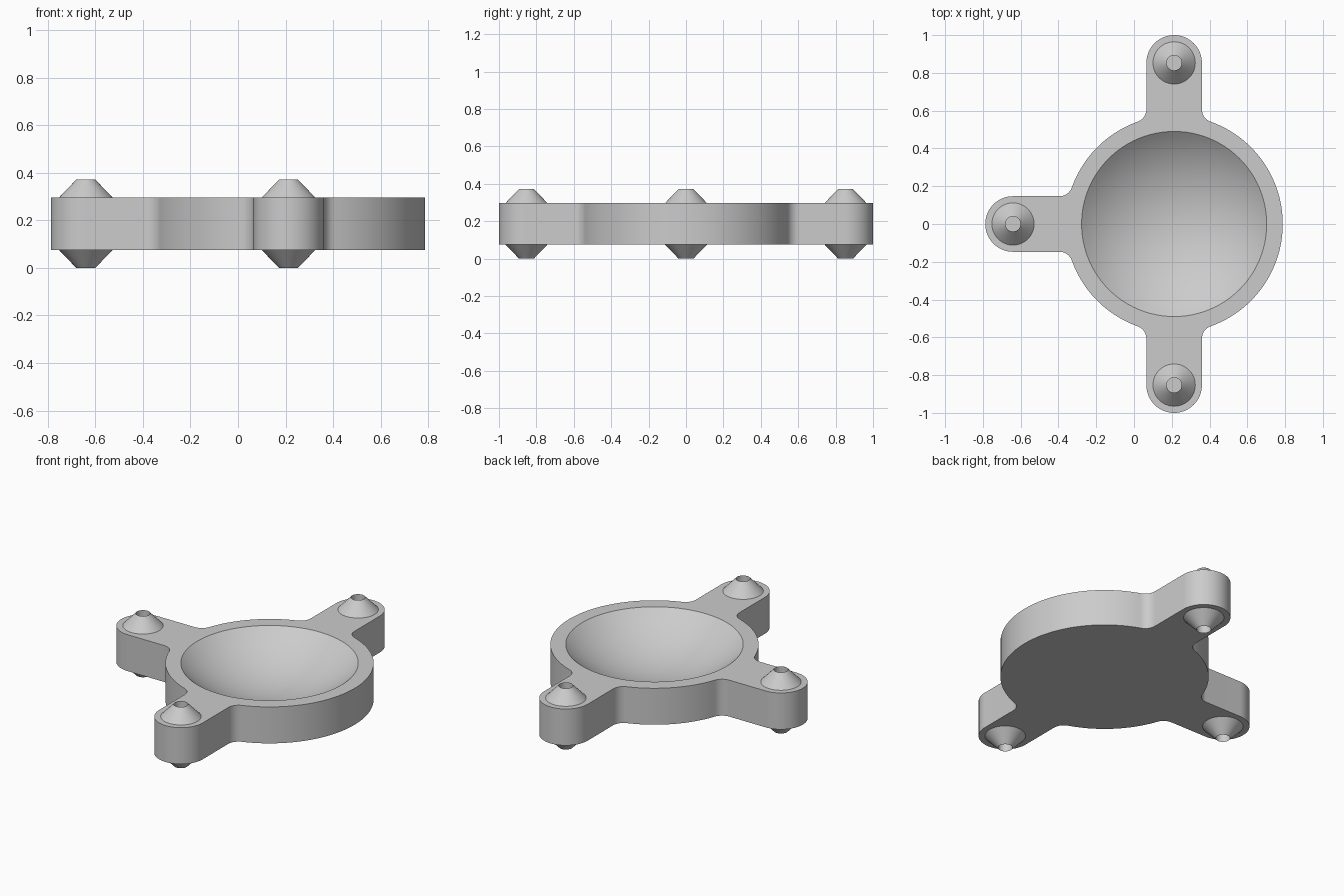
import bpy, bmesh
from math import pi, sin, cos, atan2, asin, sqrt

cube = bpy.data.objects.get("Cube")
if cube:
    bpy.data.objects.remove(cube, do_unlink=True)

# Main dimensions
CX = 0.2125                   # centre of the bowl disc
DISC, BOWL, DEPTH = 0.575, 0.49, 0.185
ARM, REACH, FILLET = 0.147, 0.853, 0.07
BOTTOM, TOP, HEIGHT = 0.075, 0.297, 0.372
ARM_ANGLES = (pi / 2, pi, 3 * pi / 2)

grey = bpy.data.materials.new("plain_grey")
grey.use_nodes = True
grey.diffuse_color = (0.6, 0.6, 0.6, 1)
grey.node_tree.nodes["Principled BSDF"].inputs["Base Color"].default_value = (0.6, 0.6, 0.6, 1)


def finish(bm, name):
    bmesh.ops.recalc_face_normals(bm, faces=bm.faces)
    mesh = bpy.data.meshes.new(name)
    bm.to_mesh(mesh)
    bm.free()
    mesh.materials.append(grey)
    obj = bpy.data.objects.new(name, mesh)
    bpy.context.collection.objects.link(obj)
    bpy.ops.object.select_all(action='DESELECT')
    obj.select_set(True)
    bpy.context.view_layer.objects.active = obj
    bpy.ops.object.shade_smooth_by_angle(angle=pi / 6)
    return obj


def arc(u, v, radius, start, end, steps):
    angles = [start + (end - start) * i / steps for i in range(steps + 1)]
    return [(u + radius * cos(a), v + radius * sin(a)) for a in angles]


def ring(bm, radius, z, x=0, y=0, steps=96):
    return [bm.verts.new((px, py, z)) for px, py in arc(x, y, radius, 0, 2 * pi, steps)[:-1]]


def bridge(bm, a, b):
    for i in range(len(a)):
        j = (i + 1) % len(a)
        bm.faces.new((a[i], a[j], b[j], b[i]))


def body_outline():
    side = ARM + FILLET
    along = sqrt((DISC + FILLET) ** 2 - side ** 2)
    t = atan2(side, along)
    # One arm pointing along +u: fillet, round end, mirrored fillet
    inner = arc(along, -side, FILLET, pi - t, pi / 2, 10)
    arm = inner + arc(REACH, 0, ARM, -pi / 2, pi / 2, 32) + [(u, -v) for u, v in reversed(inner)]
    points = []
    for k, a in enumerate(ARM_ANGLES):
        points += [(u * cos(a) - v * sin(a), u * sin(a) + v * cos(a)) for u, v in arm]
        following = ARM_ANGLES[k + 1] if k < 2 else ARM_ANGLES[0] + 2 * pi
        steps = 24 if k < 2 else 64
        points += arc(0, 0, DISC, a + t, following - t, steps)[1:-1]
    return [(x + CX, y) for x, y in points]


# Body: filleted plate with three arms and a spherical hollow
bm = bmesh.new()
outline = body_outline()
low = [bm.verts.new((x, y, BOTTOM)) for x, y in outline]
high = [bm.verts.new((x, y, TOP)) for x, y in outline]
bm.faces.new(low)
bridge(bm, low, high)
sphere = (BOWL ** 2 + DEPTH ** 2) / (2 * DEPTH)
spread = asin(BOWL / sphere)
rows = 16
rim = previous = ring(bm, BOWL, TOP, CX)
for i in range(1, rows):
    a = spread * (1 - i / rows)
    current = ring(bm, sphere * sin(a), TOP - DEPTH + sphere * (1 - cos(a)), CX)
    bridge(bm, previous, current)
    previous = current
centre = bm.verts.new((CX, 0, TOP - DEPTH))
for i in range(len(previous)):
    bm.faces.new((previous[i - 1], previous[i], centre))
edges = [bm.edges.get((loop[i - 1], loop[i])) for loop in (high, rim) for i in range(len(loop))]
bmesh.ops.triangle_fill(bm, edges=edges, use_beauty=True)
finish(bm, "bowl_body")

# Studs: hollow-tipped cones above and below each arm end
profile = ((0.04, TOP - 0.01), (0.04, HEIGHT), (0.112, TOP), (0.112, TOP - 0.01))
for name, a in zip(("back", "right", "front"), ARM_ANGLES):
    x, y = CX + REACH * cos(a), REACH * sin(a)
    for level in ("upper", "lower"):
        bm = bmesh.new()
        rings = [ring(bm, r, z if level == "upper" else HEIGHT - z, x, y, 48) for r, z in profile]
        for i in range(len(rings)):
            bridge(bm, rings[i - 1], rings[i])
        finish(bm, f"{name}_{level}_stud")
